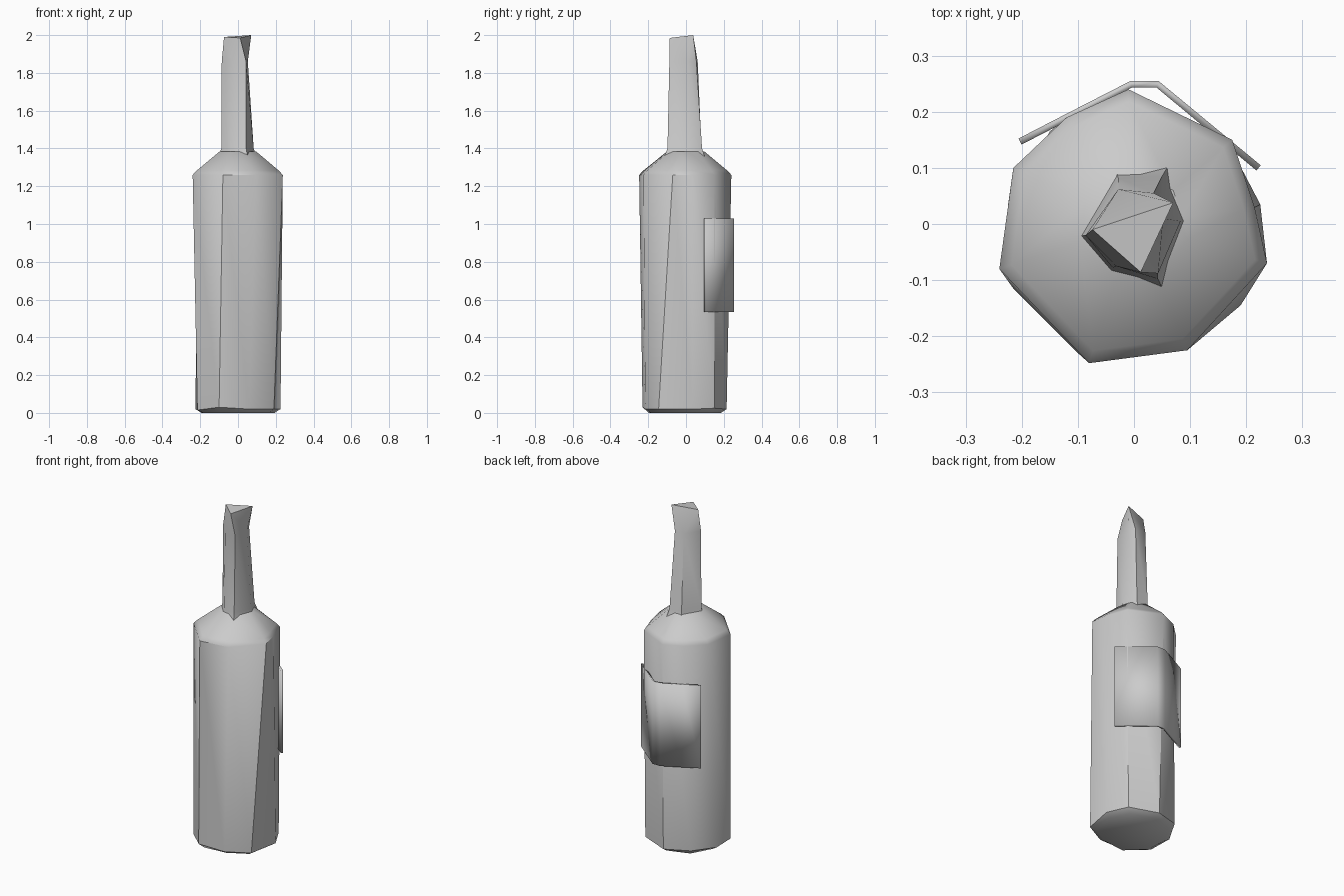
import bpy, bmesh

if "Cube" in bpy.data.objects:
    bpy.data.objects.remove(bpy.data.objects["Cube"])


def loft(name, rings, angle, closed=True, merge=0.001):
    """Skin a stack of equal-length point rings into one mesh."""
    bm = bmesh.new()
    rows = [[bm.verts.new(p) for p in ring] for ring in rings]
    n = len(rows[0])
    for a, b in zip(rows, rows[1:]):
        for i in range(n if closed else n - 1):
            j = (i + 1) % n
            bm.faces.new((a[i], a[j], b[j], b[i]))
    if closed:
        bm.faces.new(rows[0])
        bm.faces.new(rows[-1])
    bmesh.ops.remove_doubles(bm, verts=bm.verts[:], dist=merge)
    bmesh.ops.recalc_face_normals(bm, faces=bm.faces[:])
    mesh = bpy.data.meshes.new(name)
    bm.to_mesh(mesh)
    bm.free()
    ob = bpy.data.objects.new(name, mesh)
    bpy.context.collection.objects.link(ob)
    bpy.ops.object.select_all(action='DESELECT')
    bpy.context.view_layer.objects.active = ob
    ob.select_set(True)
    bpy.ops.object.shade_smooth_by_angle(angle=angle)
    return ob


def level(outline, z, s=1.0):
    return [(x * s, y * s, z) for x, y in outline]


# Body: uneven nine-sided barrel with chamfered base and sloping shoulder
top = [(-.24, -.08), (-.215, .10), (-.12, .19), (-.01, .24), (.175, .15),
       (.215, .03), (.237, -.07), (.095, -.225), (-.08, -.248)]
low = [(-.215, -.115), (-.225, .03), (-.15, .165), (.0, .215), (.165, .15),
       (.225, .035), (.19, -.145), (.06, -.215), (-.10, -.23)]
lift = [.015, .02, .03, .02, .025, .02, .02, .02, .03]
base = [(x, y, z) for (x, y), z in zip(low, lift)]
loft("bottle_body", [level(low, 0, .86), base, level(top, 1.26),
                     level(top, 1.283, .91), level(top, 1.385, .40)], 0.75)

# Neck: hexagonal tube drawn into a slanted triangular tip
foot = [(-.088, -.02), (-.028, .082), (.05, .085), (.083, .005),
        (.043, -.098), (-.038, -.078)]
mid = [(-.086, -.02), (-.028, .062), (.035, .055), (.052, .01),
       (.043, -.088), (-.032, -.075)]
a, b, c = (-.074, -.01, 1.99), (.07, .038, 2.0), (.012, -.086, 1.985)
loft("bottle_neck", [level(foot, 1.35, 1.2), level(foot, 1.40),
                     level(mid, 1.86), [a, a, b, b, c, c]], 0.9)

# Label: thin folded panel wrapped round the back
path = [(-.203, .147), (-.11, .195), (-.005, .249), (.042, .249), (.222, .10)]
label = loft("back_label", [level(path, .535), level(path, 1.03)], 0.6, closed=False)
solid = label.modifiers.new("thickness", 'SOLIDIFY')
solid.thickness = 0.012
solid.offset = 0
